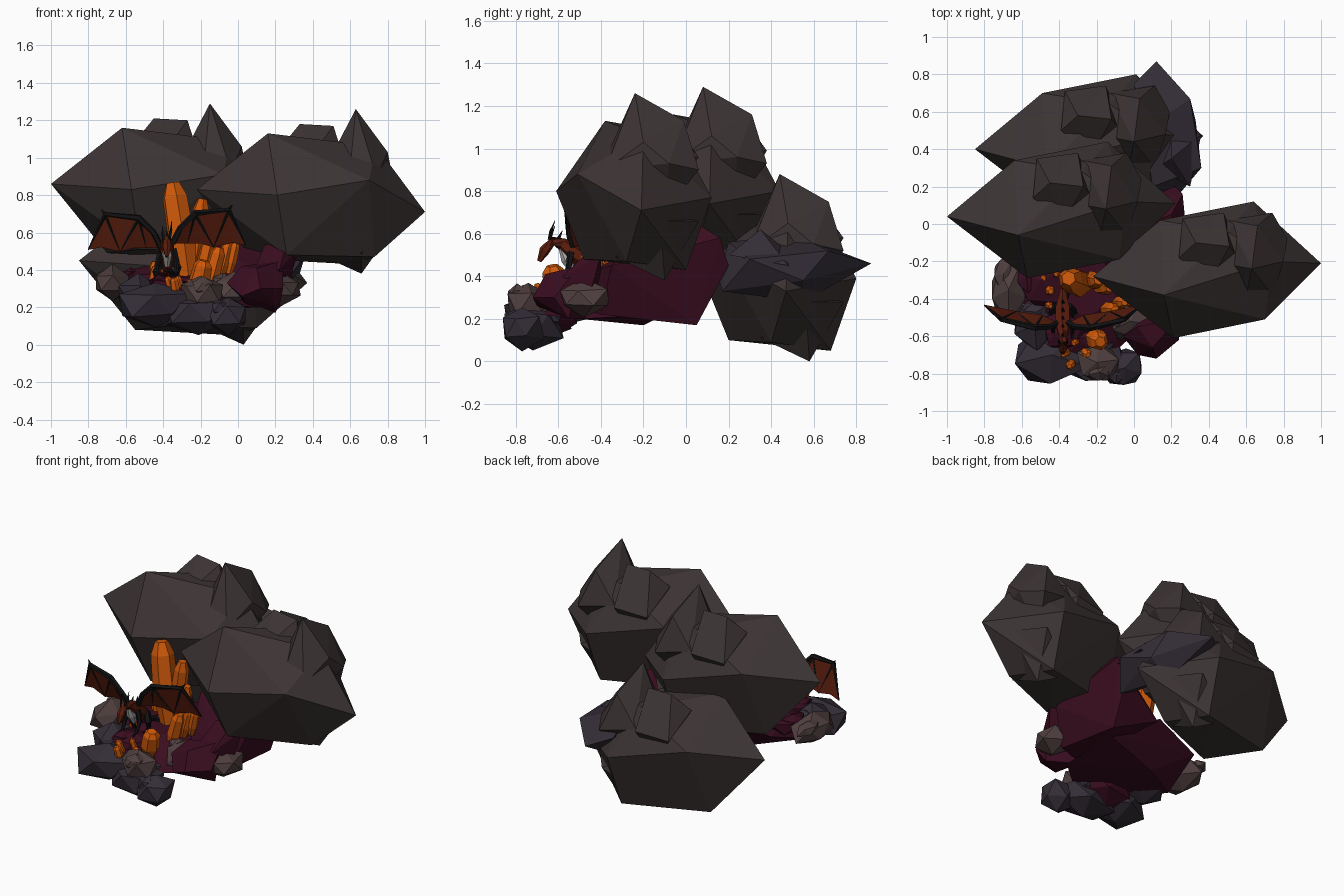
import bpy, bmesh, math, random
from mathutils import Vector

if "Cube" in bpy.data.objects:
    bpy.data.objects.remove(bpy.data.objects["Cube"])


def material(name, r, g, b):
    m = bpy.data.materials.new(name)
    m.diffuse_color = (r, g, b, 1)
    m.use_nodes = True
    m.node_tree.nodes["Principled BSDF"].inputs["Base Color"].default_value = m.diffuse_color
    return m


STONE = material("stone", .046, .034, .034)
PURPLE = material("purple_stone", .034, .026, .037)
BROWN = material("brown_stone", .08, .05, .05)
WINE = material("wine_stone", .042, .004, .014)
ORANGE = material("orange_crystal", .62, .1, .003)
BLACK = material("black", .006, .006, .007)
RED = material("red_hide", .1, .012, .004)
PALE = material("pale_belly", .4, .4, .4)


def finish(bm, name, mat):
    bmesh.ops.recalc_face_normals(bm, faces=bm.faces)
    mesh = bpy.data.meshes.new(name)
    bm.to_mesh(mesh)
    bm.free()
    mesh.materials.append(mat)
    ob = bpy.data.objects.new(name, mesh)
    bpy.context.collection.objects.link(ob)
    return ob


def hulls(name, groups, mat):
    """Faceted stone made of one or more convex hulls."""
    bm = bmesh.new()
    for pts in groups:
        vs = [bm.verts.new(p) for p in pts]
        bmesh.ops.convex_hull(bm, input=vs)
        for v in vs:
            if v.is_valid and not v.link_faces:
                bm.verts.remove(v)
    return finish(bm, name, mat)


def ball(c, s, rnd):
    """Twelve jittered icosahedron points."""
    bm = bmesh.new()
    bmesh.ops.create_icosphere(bm, subdivisions=1, radius=1)
    turn = rnd.uniform(0, 6.28)
    pts = []
    for v in bm.verts:
        x = v.co.x * math.cos(turn) - v.co.y * math.sin(turn)
        y = v.co.x * math.sin(turn) + v.co.y * math.cos(turn)
        k = rnd.uniform(.85, 1.2)
        pts.append((c[0] + x * s[0] * k, c[1] + y * s[1] * k, c[2] + v.co.z * s[2] * k))
    bm.free()
    return pts


def boulder(name, c, s, mat, seed):
    """Small boulder with a lump on it."""
    rnd = random.Random(seed)
    a = rnd.uniform(0, 6.28)
    lc = (c[0] + .5 * s[0] * math.cos(a), c[1] + .5 * s[1] * math.sin(a), c[2] + .4 * s[2])
    return hulls(name, [ball(c, s, rnd), ball(lc, [v * .5 for v in s], rnd)], mat)


def tube(name, pts, radii, mat, sides=6):
    """Faceted tapering tube through points."""
    bm = bmesh.new()
    pts = [Vector(p) for p in pts]
    rings = []
    for i, p in enumerate(pts):
        d = pts[min(i + 1, len(pts) - 1)] - pts[max(i - 1, 0)]
        side = d.cross(Vector((.31, .9, .2))).normalized()
        up = d.cross(side).normalized()
        rings.append([bm.verts.new(p + radii[i] * (side * math.cos(t) + up * math.sin(t)))
                      for t in (math.tau * k / sides for k in range(sides))])
    for a, b in zip(rings, rings[1:]):
        for k in range(sides):
            n = (k + 1) % sides
            bm.faces.new((a[k], a[n], b[n], b[k]))
    bm.faces.new(rings[0])
    bm.faces.new(rings[-1])
    return finish(bm, name, mat)


# Three big grey rocks: the same long stone with two peaks and a lower spur
body = [(-.22, -.28, .83), (.16, -.38, 1.13), (.14, .02, .9), (.64, .12, .77), (.5, -.04, 1.07),
        (.74, -.2, 1.06), (1, -.21, .71), (.70, -.51, .88), (.21, -.61, .8), (.26, -.48, .48),
        (.73, -.28, .47), (.62, 0, .43), (.08, -.15, .46)]
low_peak = [(.33, -.1, 1.18), (.51, -.12, 1.17), (.24, -.18, 1.07), (.40, -.32, 1.02),
            (.58, -.2, .95), (.48, .06, .96), (.26, .03, .94), (.4, -.1, .7)]
high_peak = [(.63, -.24, 1.26), (.66, -.01, 1.13), (.52, -.22, 1.05), (.6, -.38, .95), (.74, -.38, .9),
             (.8, -.2, 1.03), (.82, -.08, .93), (.5, .02, .95), (.74, .06, .9), (.65, -.1, .7)]
spur = [(.66, -.1, .38), (.86, -.12, .66), (.66, -.33, .49), (.46, -.05, .47), (.72, .06, .66), (.6, -.1, .7)]
rock = hulls("right_rock", [body, low_peak, high_peak, spur], STONE)
for name, offset in (("left_rock", (-.78, .32, .03)), ("back_rock", (-.63, .68, -.38))):
    twin = bpy.data.objects.new(name, rock.data)
    twin.location = offset
    bpy.context.collection.objects.link(twin)

# Wine stones that join the rocks, and the purple stone at the back
hulls("wine_core", [[(.2, .05, .65), (.26, .16, .58), (.22, .2, .45), (.2, .05, .17), (-.1, .1, .3),
                     (.27, -.3, .5), (.31, -.35, .45), (.22, -.4, .22), (0, -.5, .25), (.1, -.45, .42),
                     (-.1, -.35, .36), (-.2, -.1, .5)]], WINE)
hulls("wine_base", [[(-.55, -.1, .33), (-.6, -.4, .22), (-.5, -.62, .25), (-.1, -.68, .22), (.1, -.5, .2),
                     (.1, -.1, .22), (-.2, 0, .4), (-.3, -.2, .17), (-.25, -.5, .36), (-.45, -.4, .36),
                     (-.1, -.4, .37)]], WINE)
hulls("wine_front_stone", [
    [(.12, -.72, .3), (.24, -.62, .3), (.22, -.55, .2), (.02, -.7, .26), (-.06, -.6, .33), (.02, -.55, .42),
     (.1, -.66, .41), (.24, -.5, .45), (.05, -.45, .2)],
    [(.27, -.4, .575), (.14, -.42, .53), (.31, -.4, .5), (.1, -.52, .43), (.22, -.58, .4), (.1, -.4, .35),
     (.28, -.45, .32)]], WINE)
hulls("purple_back_stone", [
    [(.12, .87, .46), (0, .75, .5), (.3, .67, .52), (.36, .3, .48), (.25, .17, .33), (.12, .15, .4),
     (.1, .2, .56), (.2, .55, .28), (.05, .5, .6), (.33, .55, .38)],
    [(.2, .35, .62), (.12, .3, .5), (.3, .2, .5), (.36, .48, .45), (.2, .5, .5)]], PURPLE)

# Boulders of the front heap
heap = [
    ((-.44, -.70, .21), (.20, .17, .12), PURPLE), ((-.21, -.72, .17), (.2, .15, .12), PURPLE),
    ((-.05, -.77, .16), (.12, .10, .10), PURPLE), ((-.2, -.74, .27), (.12, .11, .1), BROWN),
    ((-.67, -.35, .33), (.12, .19, .09), BROWN), ((-.53, -.54, .27), (.13, .14, .10), PURPLE),
    ((-.02, -.52, .3), (.12, .11, .09), BROWN), ((-.37, -.56, .3), (.12, .12, .08), WINE),
    ((.23, -.48, .30), (.12, .13, .08), BROWN), ((-.5, -.3, .34), (.15, .16, .08), WINE),
    ((-.3, -.62, .22), (.2, .14, .1), WINE),
]
for i, (c, s, m) in enumerate(heap):
    boulder(f"heap_boulder_{i + 1}", c, s, m, i + 3)


# Orange crystals: base, tip, radius
def crystal(i, a, b, r):
    a, b = Vector(a), Vector(b)
    tube(f"crystal_{i}", [a, a.lerp(b, .35), a.lerp(b, .85), b], [r * .6, r, r * .9, r * .5], ORANGE)


crystals = [
    ((-.27, -.33, .36), (-.35, -.29, .865), .078), ((-.24, -.3, .4), (-.19, -.3, .78), .05),
    ((-.2, -.33, .35), (-.13, -.34, .65), .045), ((-.22, -.6, .28), (-.18, -.63, .45), .058),
    ((-.16, -.46, .3), (-.1, -.46, .52), .045), ((-.1, -.42, .36), (-.05, -.42, .55), .035),
    ((-.05, -.41, .38), (-.01, -.42, .55), .03),
]
rnd = random.Random(5)
for x, y in ((-.5, -.27), (-.46, -.34), (-.43, -.4), (-.47, -.42), (-.33, -.74), (-.35, -.68),
             (-.27, -.68), (-.44, -.6), (-.3, -.62), (-.4, -.25)):
    z = rnd.uniform(.36, .45) if y > -.5 else rnd.uniform(.33, .39)
    crystals.append(((x, y, .27), (x + rnd.uniform(-.03, .03), y - .02, z), rnd.uniform(.02, .03)))
for i, (a, b, r) in enumerate(crystals):
    crystal(i + 1, a, b, r)

# Winged beast: body, head, pale chest and back spines
X = -.38
tube("beast_body", [(X, -.33, .36), (X, -.39, .40), (X, -.45, .46), (X, -.53, .51), (X, -.58, .55),
                    (X, -.625, .565), (X, -.655, .53)],
     [.008, .025, .042, .045, .03, .022, .02], RED)
tube("beast_head", [(X, -.64, .55), (X, -.665, .52), (X, -.69, .47)], [.02, .025, .01], RED)
tube("beast_chest", [(X, -.53, .42), (X, -.56, .48), (X, -.59, .54)], [.015, .028, .01], PALE)
tube("beast_tail", [(X, -.42, .41), (X + .03, -.35, .38), (X + .08, -.33, .35)], [.022, .014, .004], BLACK)
for i in range(5):
    y = -.6 + .045 * i
    z = .575 - .02 * i
    tube(f"back_spine_{i + 1}", [(X, y, z), (X, y + .02, z + .04)], [.01, .001], BLACK, 4)

# Mirrored horns, legs and wings
for s, side in ((-1, "left"), (1, "right")):
    def at(x, y, z):
        return (X + s * x, y, z + s * .012)

    tube(side + "_horn", [at(.012, -.64, .56), at(.022, -.635, .6), at(.025, -.615, .65)], [.01, .007, .001], BLACK, 4)
    tube(side + "_hind_leg", [at(.03, -.44, .45), at(.06, -.47, .40), at(.05, -.45, .35), at(.05, -.5, .34)],
         [.022, .02, .012, .008], BLACK, 5)
    tube(side + "_front_leg", [at(.035, -.54, .5), at(.055, -.55, .43), at(.05, -.58, .37), at(.05, -.61, .36)],
         [.018, .014, .01, .007], BLACK, 5)
    root, elbow, wrist, tip = at(.03, -.53, .53), at(.15, -.555, .69), at(.33, -.51, .71), at(.42, -.435, .52)
    mid, low = at(.25, -.47, .51), at(.11, -.49, .53)
    knuckle = at(.07, -.55, .61)
    bm = bmesh.new()
    edge = [bm.verts.new(p) for p in (root, knuckle, elbow, wrist, tip, at(.35, -.45, .535), mid,
                                      at(.18, -.48, .53), low)]
    for f in ((0, 1, 8), (1, 2, 8), (2, 7, 8), (2, 6, 7), (2, 3, 6), (3, 5, 6), (3, 4, 5)):
        bm.faces.new([edge[k] for k in f])
    wing = finish(bm, side + "_wing_membrane", RED)
    mod = wing.modifiers.new("thickness", "SOLIDIFY")
    mod.thickness = .008
    mod.offset = 0
    tube(side + "_wing_arm", [root, knuckle, elbow, wrist, tip], [.018, .016, .018, .014, .004], BLACK, 5)
    for n, p, q in ((1, elbow, mid), (2, wrist, mid), (3, elbow, low)):
        tube(f"{side}_wing_finger_{n}", [p, q], [.011, .005], BLACK, 5)
    tube(side + "_wing_claw", [wrist, at(.35, -.50, .735)], [.012, .002], BLACK, 4)
